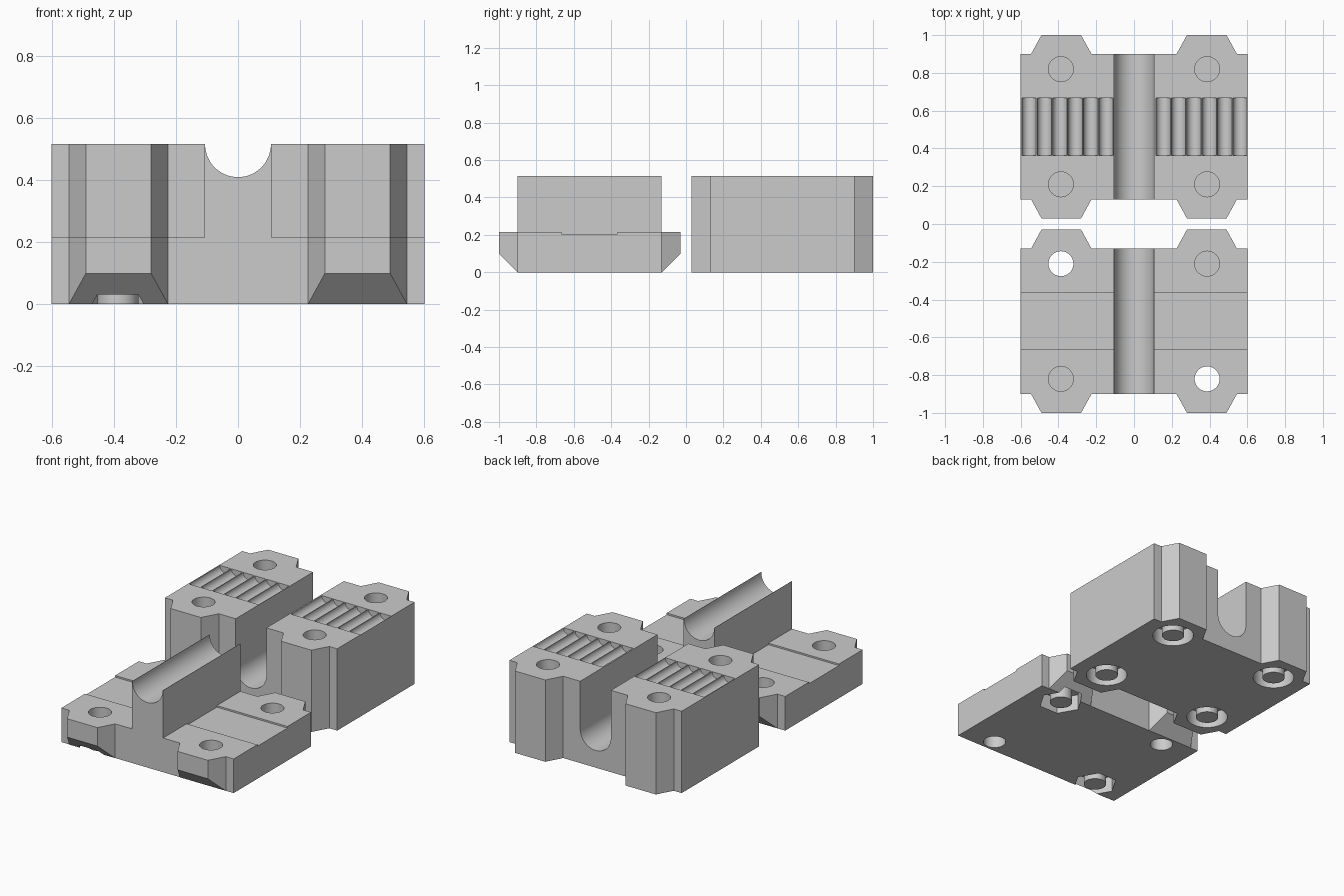
import bpy
import bmesh
from math import cos, sin, pi, radians
from mathutils import Vector

if "Cube" in bpy.data.objects:
    bpy.data.objects.remove(bpy.data.objects["Cube"])

grey = bpy.data.materials.new("light_grey_plastic")
grey.use_nodes = True
COLOUR = (0.6, 0.6, 0.6, 1)
grey.diffuse_color = COLOUR
bsdf = next(n for n in grey.node_tree.nodes if n.type == 'BSDF_PRINCIPLED')
bsdf.inputs["Base Color"].default_value = COLOUR

HALF_X, HALF_Y = 0.6, 0.385     # block footprint
CENTRE_Y = 0.515                # distance of each part from the origin
TALL, FLAT = 0.515, 0.215       # block and cap heights
ROD = 0.107                     # rod radius
HOLE_X, HOLE_Y, HOLE_R = 0.387, 0.305, 0.066
POCKET, MEMBRANE = 0.10, 0.01   # recess depth and the thin skin above it


def prism(name, points, low, high, axis='z'):
    """Extrude a flat profile along an axis."""
    place = {'x': lambda a, b, c: Vector((c, a, b)),
             'y': lambda a, b, c: Vector((a, c, b)),
             'z': lambda a, b, c: Vector((a, b, c))}[axis]
    bm = bmesh.new()
    face = bm.faces.new([bm.verts.new(place(a, b, low)) for a, b in points])
    new = bmesh.ops.extrude_face_region(bm, geom=[face])["geom"]
    bmesh.ops.translate(bm, verts=[v for v in new if isinstance(v, bmesh.types.BMVert)],
                        vec=place(0, 0, high - low))
    bmesh.ops.recalc_face_normals(bm, faces=bm.faces)
    mesh = bpy.data.meshes.new(name)
    bm.to_mesh(mesh)
    bm.free()
    mesh.materials.append(grey)
    obj = bpy.data.objects.new(name, mesh)
    bpy.context.collection.objects.link(obj)
    return obj


def arc(x, y, r, start=0, end=2 * pi, steps=48):
    return [(x + r * cos(start + (end - start) * i / steps),
             y + r * sin(start + (end - start) * i / steps)) for i in range(steps + 1)]


def disc(x, y, r, sides=48):
    return arc(x, y, r, steps=sides)[:-1]


def rect(x0, y0, x1, y1):
    return [(x0, y0), (x1, y0), (x1, y1), (x0, y1)]


def combine(obj, tool, operation='DIFFERENCE'):
    """Apply a boolean, then discard the tool."""
    tool.hide_render = True
    mod = obj.modifiers.new("shape", 'BOOLEAN')
    mod.operation, mod.solver, mod.object = operation, 'EXACT', tool
    bpy.context.view_layer.objects.active = obj
    bpy.ops.object.modifier_apply(modifier=mod.name)
    bpy.data.objects.remove(tool)


def finish(obj, y):
    obj.location.y = y
    bpy.ops.object.select_all(action='DESELECT')
    obj.select_set(True)
    bpy.context.view_layer.objects.active = obj
    bpy.ops.object.shade_smooth_by_angle(angle=radians(30))


def eared_outline():
    """Rectangle with two tapered ears on the front and the back."""
    tip = HALF_Y + 0.1
    quarter = [(HALF_X, HALF_Y), (0.545, HALF_Y), (0.49, tip), (0.28, tip), (0.225, HALF_Y)]
    back = quarter + [(-x, y) for x, y in reversed(quarter)]
    return back + [(x, -y) for x, y in reversed(back)]


def capped_hole(obj, name, x, y, top, sides, radius, centre_y):
    """Blind hole above, a recess below, and a support post inside the recess."""
    combine(obj, prism("hole_cutter", disc(x, y, HOLE_R), POCKET + MEMBRANE, top + 0.1))
    combine(obj, prism("recess_cutter", disc(x, y, radius, sides), -0.1, POCKET))
    post = prism(name, disc(x, y, HOLE_R), 0, POCKET + MEMBRANE / 2)
    finish(post, centre_y)


corners = [(sx, sy) for sx in (-1, 1) for sy in (-1, 1)]

# Rear clamp block with a deep rounded rod slot
block = prism("clamp_block", eared_outline(), 0, TALL)
slot = arc(0, FLAT, ROD, pi, 2 * pi, 32) + [(ROD, TALL + 0.1), (-ROD, TALL + 0.1)]
combine(block, prism("slot_cutter", slot, -0.6, 0.6, 'y'))

# Belt tooth grooves on both sides of the slot
for start in (-0.5555, 0.154):
    for i in range(6):
        groove = disc(start + 0.0815 * i, TALL, 0.038, 32)
        combine(block, prism("groove_cutter", groove, -0.153, 0.153, 'y'))

# Screw holes with round head recesses
for sx, sy in corners:
    capped_hole(block, "block_support_post", sx * HOLE_X, sy * HOLE_Y, TALL, 48, 0.12, CENTRE_Y)
finish(block, CENTRE_Y)

# Front cap plate with a shallow belt recess
cap = prism("clamp_cap", eared_outline(), 0, FLAT)
combine(cap, prism("belt_recess_cutter", rect(-0.15, FLAT - 0.01, 0.15, 0.4), -0.8, 0.8, 'x'))

# Sloped undersides of the ears
for side in (-1, 1):
    wedge = [(side * (HALF_Y + 0.001 + d), z) for d, z in
             ((-0.05, -0.05), (0.15, 0.15), (0.15, -0.05))]
    combine(cap, prism("ear_slope_cutter", wedge, -0.8, 0.8, 'x'))

# Upright rib with a rod cradle along its top
rib_x = ROD + 0.001
rib = [(-rib_x, 0.05), (rib_x, 0.05), (rib_x, TALL)]
rib += arc(0, TALL, ROD - 0.001, 0, -pi, 32) + [(-rib_x, TALL)]
combine(cap, prism("cradle_rib", rib, -HALF_Y, HALF_Y, 'y'), 'UNION')

# Two hexagonal nut recesses and two plain through holes on the diagonals
for sx, sy in corners:
    x, y = sx * HOLE_X, sy * HOLE_Y
    if sx == sy:
        capped_hole(cap, "cap_support_post", x, y, FLAT, 6, 0.13, -CENTRE_Y)
    else:
        combine(cap, prism("through_hole_cutter", disc(x, y, HOLE_R), -0.1, 0.4))
finish(cap, -CENTRE_Y)
